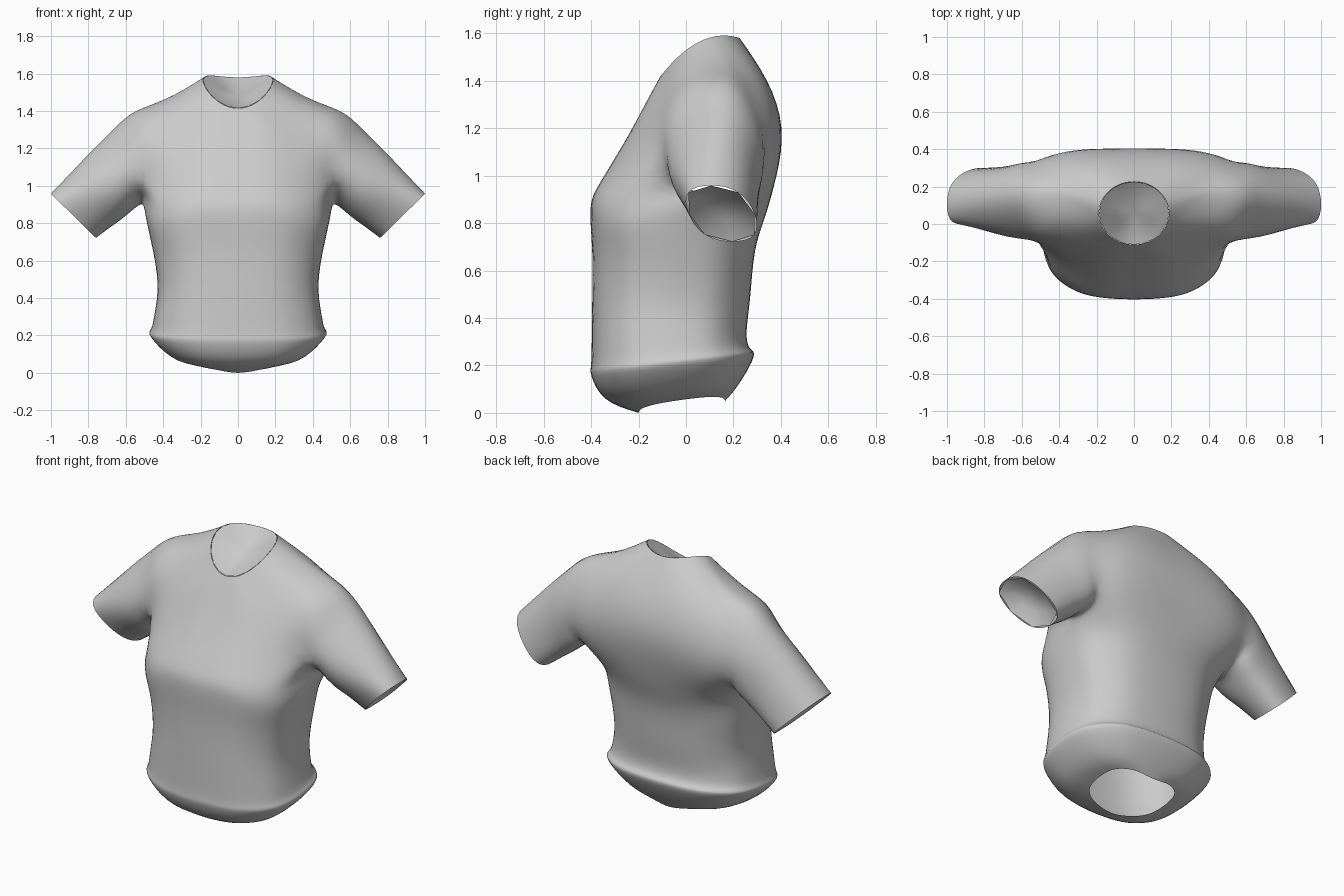
import bpy, bmesh
from math import sin, cos, pi
from mathutils import Vector

if "Cube" in bpy.data.objects:
    bpy.data.objects.remove(bpy.data.objects["Cube"])


def spow(v, p):
    return abs(v) ** p * (1 if v >= 0 else -1)


# Yoke rows, right half: front centre -> over the shoulder -> back centre
def collar(n=11):
    row = []
    for j in range(n):
        a = pi * j / (n - 1)
        y = 0.058 - 0.168 * cos(a)
        row.append(Vector((0.187 * sin(a) if 0 < j < n - 1 else 0, y,
                           1.59 - 0.175 * ((0.16 - y) / 0.27) ** 2)))
    return row


def vecs(*pts):
    return [Vector(p) for p in pts]


yoke1 = vecs((0, -.17, 1.30), (.13, -.165, 1.31), (.25, -.11, 1.34), (.33, -.05, 1.39),
             (.37, .03, 1.44), (.38, .13, 1.465), (.38, .20, 1.455), (.34, .28, 1.42),
             (.25, .32, 1.41), (.13, .34, 1.40), (0, .34, 1.40))
yoke2 = vecs((0, -.26, 1.14), (.17, -.25, 1.14), (.33, -.18, 1.17), (.44, -.11, 1.23),
             (.52, -.02, 1.34), (.55, .14, 1.395), (.53, .25, 1.35), (.46, .34, 1.24),
             (.34, .385, 1.20), (.18, .40, 1.20), (0, .403, 1.20))
split = vecs((0, -.36, .97), (.2, -.35, .97), (.38, -.25, .99), (.51, -.10, 1.04),
             (.60, -.055, 1.18), (.66, .14, 1.315), (.62, .295, 1.20), (.53, .325, 1.03),
             (.38, .36, 1.0), (.20, .38, 1.0), (0, .38, 1.0))
underarm = vecs((.505, .01, .945), (.52, .14, .90), (.51, .26, .93))


# Torso ring: half width, front y, back y, front z, back z
def body_ring(w, yf, yb, zf, zb, n=11):
    row = []
    for j in range(n):
        a = pi * j / (n - 1)
        f = -spow(cos(a), 0.77)
        t = (f + 1) / 2
        x = w * spow(sin(a), 0.77) if 0 < j < n - 1 else 0
        row.append(Vector((x, yf + (yb - yf) * t, zf + (zb - zf) * t)))
    return row


torso = [split[:4] + underarm + split[7:]]
torso += [body_ring(*r) for r in (
    (.495, -.403, .335, .86, .83), (.46, -.395, .29, .68, .68), (.43, -.395, .27, .48, .48),
    (.445, -.397, .255, .31, .34), (.463, -.40, .27, .20, .27), (.466, -.398, .285, .155, .235),
    (.36, -.34, .225, .06, .125), (.235, -.20, .165, 0, .05))]
for p in torso[-1]:
    p.z += .03 * p.x / .235

# Sleeve rings, from armhole to cuff
arm0 = split[3:8] + underarm[::-1]
cuff = []
for j in range(8):
    a = j * pi / 4
    s, c = spow(sin(a), .8), spow(cos(a), .8)
    cuff.append(Vector((.88 + .12 * s, .15 - .138 * c - .045 * s, .84 + .118 * s)))
sleeve = [[p.lerp(q, t) for p, q in zip(arm0, cuff)] for t in (0, 1 / 3, 2 / 3, 1)]

# Join yoke, torso and sleeves in one mirrored cage
bm = bmesh.new()
cache = {}


def vert(p, side):
    k = (round(p.x * side, 4) + 0.0, round(p.y, 4), round(p.z, 4))
    if k not in cache:
        cache[k] = bm.verts.new(k)
    return cache[k]


def loft(rows, closed=False):
    for r0, r1 in zip(rows, rows[1:]):
        n = len(r0)
        for j in range(n if closed else n - 1):
            k = (j + 1) % n
            for side in (1, -1):
                q = [vert(p, side) for p in (r0[j], r1[j], r1[k], r0[k])]
                bm.faces.new(q if side > 0 else q[::-1])


loft([collar(), yoke1, yoke2, split])
loft(torso)
loft(sleeve, closed=True)
bmesh.ops.recalc_face_normals(bm, faces=bm.faces)
for f in bm.faces:
    f.smooth = True
me = bpy.data.meshes.new("shirt")
bm.to_mesh(me)
bm.free()
shirt = bpy.data.objects.new("shirt", me)
bpy.context.collection.objects.link(shirt)
sub = shirt.modifiers.new("smooth", 'SUBSURF')
sub.levels = sub.render_levels = 2

# Adjust the cage so the smoothed surface passes through the planned points
target = [v.co.copy() for v in me.vertices]
for _ in range(5):
    dg = bpy.context.evaluated_depsgraph_get()
    ev = shirt.evaluated_get(dg).data
    moves = [(t - ev.vertices[i].co) * 0.8 for i, t in enumerate(target)]
    for v, m in zip(me.vertices, moves):
        v.co += m
    me.update()
    shirt.update_tag()
    bpy.context.view_layer.update()


# Shallow dished panels closing the neck and the cuffs
def panel(name, rim, centre):
    b = bmesh.new()
    c = Vector(centre)
    mid = [b.verts.new(p.lerp(c, .5) + (c - sum(rim, Vector()) / len(rim)) * .3) for p in rim]
    out = [b.verts.new(p) for p in rim]
    hub = b.verts.new(c)
    n = len(rim)
    for j in range(n):
        k = (j + 1) % n
        b.faces.new((out[j], out[k], mid[k], mid[j])).smooth = True
        b.faces.new((mid[j], mid[k], hub)).smooth = True
    bmesh.ops.recalc_face_normals(b, faces=b.faces)
    m = bpy.data.meshes.new(name)
    b.to_mesh(m)
    b.free()
    bpy.context.collection.objects.link(bpy.data.objects.new(name, m))


half = collar()
flip = Vector((-1, 1, 1))
panel("neck_panel", half + [p * flip for p in half[-2:0:-1]], (0, .06, 1.48))
for side in (1, -1):
    panel("cuff_panel", [Vector((p.x * side, p.y, p.z)) for p in cuff], (.845 * side, .15, .875))
